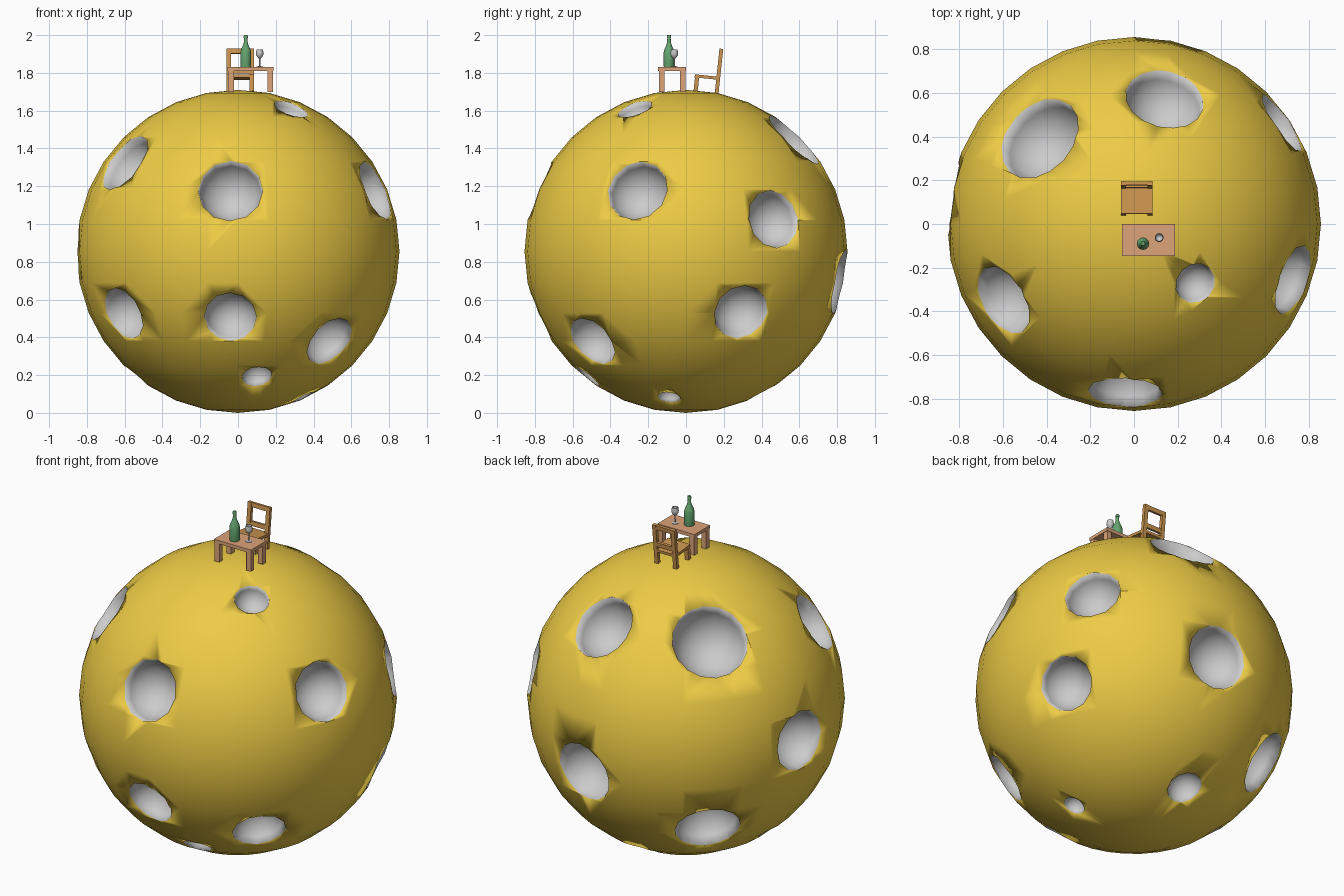
import bpy, bmesh, math
from mathutils import Vector, Matrix

if "Cube" in bpy.data.objects:
    bpy.data.objects.remove(bpy.data.objects["Cube"])

R = 0.855
CENTRE = Vector((0, 0, R))


def mat(name, rgb):
    m = bpy.data.materials.new(name)
    m.diffuse_color = (*rgb, 1)
    m.use_nodes = True
    m.node_tree.nodes["Principled BSDF"].inputs["Base Color"].default_value = m.diffuse_color
    return m


YELLOW = mat("yellow", (0.85, 0.60, 0.06))
GREY = mat("crater_grey", (0.6, 0.6, 0.6))
PINE = mat("table_wood", (0.72, 0.37, 0.19))
OAK = mat("chair_wood", (0.60, 0.30, 0.08))
GREEN = mat("bottle_green", (0.13, 0.38, 0.16))


def finish(name, bm, mats=()):
    me = bpy.data.meshes.new(name)
    bm.to_mesh(me)
    bm.free()
    ob = bpy.data.objects.new(name, me)
    bpy.context.collection.objects.link(ob)
    for m in mats:
        me.materials.append(m)
    return ob


def boxes(name, spans, material, matrix=Matrix()):
    """One object from boxes given as (x0, x1, y0, y1, z0, z1)."""
    bm = bmesh.new()
    for x0, x1, y0, y1, z0, z1 in spans:
        mid = Vector(((x0 + x1) / 2, (y0 + y1) / 2, (z0 + z1) / 2))
        bmesh.ops.create_cube(bm, size=1, matrix=matrix @ Matrix.Translation(mid)
                              @ Matrix.Diagonal((x1 - x0, y1 - y0, z1 - z0, 1)))
    return finish(name, bm, [material])


def lathe(name, profile, loc, mats=(), steps=24):
    bm = bmesh.new()
    vs = [bm.verts.new((r, 0, z)) for r, z in profile]
    es = [bm.edges.new(p) for p in zip(vs, vs[1:])]
    bmesh.ops.spin(bm, geom=vs + es, cent=(0, 0, 0), axis=(0, 0, 1),
                   angle=math.tau, steps=steps)
    bmesh.ops.remove_doubles(bm, verts=bm.verts, dist=1e-5)
    bmesh.ops.recalc_face_normals(bm, faces=bm.faces)
    ob = finish(name, bm, mats)
    ob.location = loc
    select(ob)
    bpy.ops.object.shade_smooth_by_angle(angle=math.radians(40))
    return ob


def select(ob):
    bpy.ops.object.select_all(action='DESELECT')
    ob.select_set(True)
    bpy.context.view_layer.objects.active = ob


# Craters: direction from the centre of the ball, and rim radius
CRATERS = [
    ((-.04, -.77, .32), .17), ((-.60, -.35, .47), .17), ((.28, -.27, .75), .095),
    ((.725, -.255, .32), .165), ((-.60, -.475, -.325), .145), ((-.04, -.76, -.345), .138),
    ((.48, -.49, -.47), .145), ((.10, -.52, -.66), .08), ((.343, -.09, -.77), .06),
    ((.674, .46, .17), .155), ((.716, .29, -.32), .15), ((.14, .57, .59), .18),
    ((.10, .81, -.16), .175), ((-.43, .39, .586), .205), ((-.824, .118, .006), .17),
    ((-.489, .496, -.456), .177), ((-.017, .403, -.744), .097), ((-.54, 0, -.65), .07),
]

# Ball
bm = bmesh.new()
bmesh.ops.create_uvsphere(bm, u_segments=32, v_segments=16, radius=R,
                          matrix=Matrix.Translation(CENTRE))
ball = finish("moon_ball", bm, [YELLOW, GREY])

# Crater cutter: one low-poly sphere per crater, centred on the rim plane
bm = bmesh.new()
for d, r in CRATERS:
    d = Vector(d).normalized()
    pos = CENTRE + d * math.sqrt(R * R - r * r)
    turn = d.to_track_quat('Z', 'Y').to_matrix().to_4x4()
    bmesh.ops.create_uvsphere(bm, u_segments=16 if r > .17 else 12, v_segments=10,
                              radius=r * 1.01, matrix=Matrix.Translation(pos) @ turn)
for f in bm.faces:
    f.material_index = 1
cutter = finish("crater_cutter", bm, [YELLOW, GREY])
cutter.hide_render = True

mod = ball.modifiers.new("craters", 'BOOLEAN')
mod.operation = 'DIFFERENCE'
mod.solver = 'EXACT'
mod.object = cutter
select(ball)
bpy.ops.object.modifier_apply(modifier=mod.name)
bpy.data.objects.remove(cutter)
bpy.ops.object.shade_smooth()

# Table
X0, X1, Y0, Y1, T = -.055, .188, -.147, 0, .03
boxes("table_top", [(X0, X1, Y0, Y1, 1.81, 1.83)], PINE)
boxes("table_legs", [(x, x + T, y, y + T, 1.70, 1.81)
                     for x in (X0 + .003, X1 - T - .003)
                     for y in (Y0 + .003, Y1 - T - .003)], PINE)

# Chair, leaning back slightly
lean = Matrix.Translation((.0125, .038, 1.705)) @ Matrix.Rotation(math.radians(-6), 4, 'X')
W, P = .073, .024
sides = [(-W, -W + P), (W - P, W)]
boxes("chair_seat", [(-W, W, 0, .135, .072, .088)], OAK, lean)
boxes("chair_front_legs", [(a, b, .002, .024, 0, .072) for a, b in sides], OAK, lean)
boxes("chair_back_posts", [(a, b, .115, .135, 0, .237) for a, b in sides], OAK, lean)
boxes("chair_back_rails", [(-W + P, W - P, .117, .133, z, z + .026)
                           for z in (.105, .211)], OAK, lean)

# Bottle
lathe("bottle", [(0, 0), (.027, 0), (.028, .004), (.028, .08), (.024, .095), (.014, .118),
                 (.010, .132), (.009, .155), (.011, .156), (.011, .165), (.009, .17),
                 (0, .17)], (.041, -.09, 1.83), [GREEN])

# Wine glass with hollow bowl
lathe("wine_glass", [(0, 0), (.018, 0), (.018, .003), (.004, .006), (.003, .045),
                     (.012, .052), (.019, .064), (.020, .074), (.017, .094), (.0155, .094),
                     (.018, .074), (.016, .064), (.010, .055), (0, .052)],
      (.115, -.062, 1.83))
